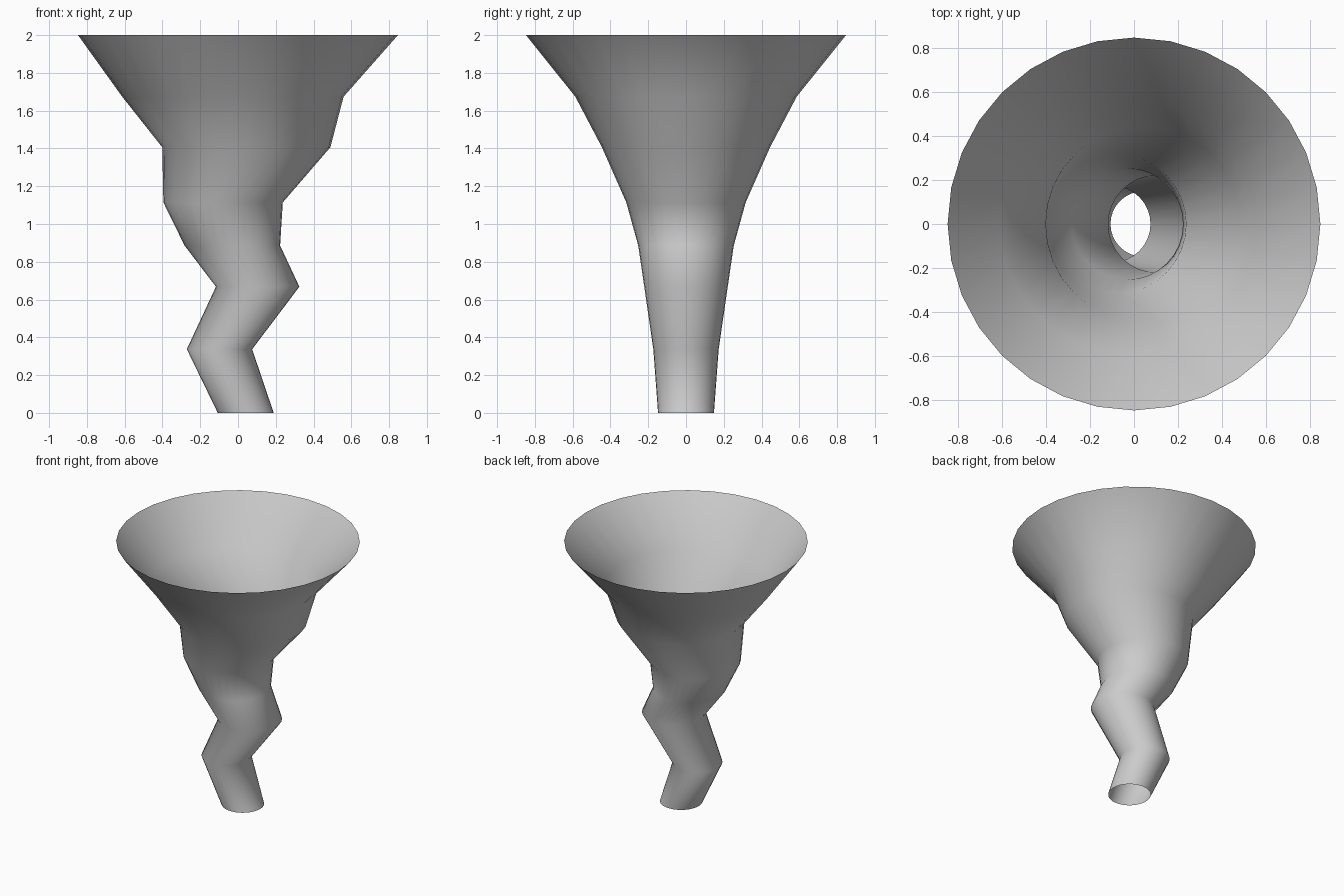
import bpy, bmesh
from math import cos, sin, tau

if "Cube" in bpy.data.objects:
    bpy.data.objects.remove(bpy.data.objects["Cube"])

SIDES = 32
# horizontal rings of the crooked funnel: height, x offset, radius
RINGS = [(0, 0.041, 0.148), (0.337, -0.098, 0.173), (0.668, 0.104, 0.221),
         (0.886, -0.03, 0.253), (1.114, -0.079, 0.316), (1.406, 0.044, 0.445),
         (1.674, -0.027, 0.586), (2.0, 0, 0.847)]

# open-ended funnel skin, ring joined to ring
bm = bmesh.new()
loops = [[bm.verts.new((cx + r * cos(tau * i / SIDES), r * sin(tau * i / SIDES), z))
          for i in range(SIDES)] for z, cx, r in RINGS]
for low, high in zip(loops, loops[1:]):
    for i in range(SIDES):
        j = (i + 1) % SIDES
        face = bm.faces.new((low[i], low[j], high[j], high[i]))
        face.smooth = True

mesh = bpy.data.meshes.new("twisting_funnel")
bm.to_mesh(mesh)
bm.free()
funnel = bpy.data.objects.new("twisting_funnel", mesh)
bpy.context.collection.objects.link(funnel)
